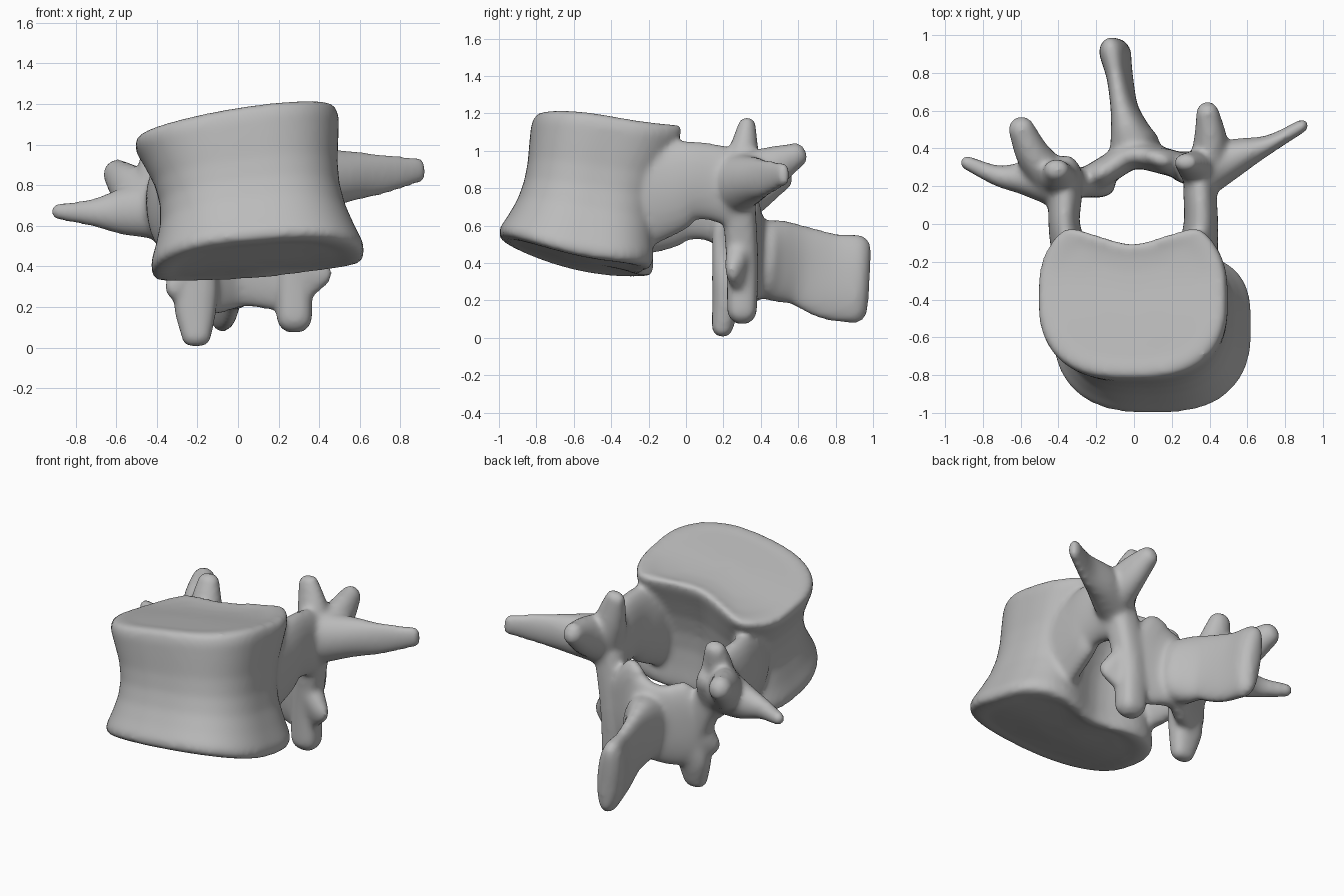
import bpy, bmesh, math
from mathutils import Vector

cube = bpy.data.objects.get("Cube")
if cube:
    bpy.data.objects.remove(cube)

bone = bpy.data.materials.new("bone grey")
bone.use_nodes = True
GREY = (0.5, 0.5, 0.5, 1)
bone.diffuse_color = GREY
bone.node_tree.nodes["Principled BSDF"].inputs["Base Color"].default_value = GREY

bm = bmesh.new()
SIDES = 48


def skin(rings):
    """Bridge rings of points into a closed shell."""
    loops = [[bm.verts.new(p) for p in ring] for ring in rings]
    n = len(loops[0])
    for a, b in zip(loops, loops[1:]):
        for i in range(n):
            j = (i + 1) % n
            bm.faces.new((a[i], a[j], b[j], b[i]))
    bm.faces.new(loops[0][::-1])
    bm.faces.new(loops[-1])


def spow(v, e):
    return math.copysign(abs(v) ** e, v)


def spline(points, steps=6):
    """Catmull-Rom through stations of any dimension."""
    p = [points[0]] + list(points) + [points[-1]]
    out = []
    for i in range(1, len(p) - 2):
        for s in range(steps):
            t = s / steps
            out.append([0.5 * (2 * b + (c - a) * t + (2 * a - 5 * b + 4 * c - d) * t * t
                               + (3 * b - a - 3 * c + d) * t ** 3)
                        for a, b, c, d in zip(*p[i - 1:i + 3])])
    out.append(list(points[-1]))
    return out


def process(up, *stations, square=1.0):
    """Tapered limb with round ends; station = x, y, z, half width, half height along up."""
    path = spline(stations)
    pts = [Vector(s[:3]) for s in path]
    rings = []

    def ring(c, t, ru, rv):
        u = t.cross(Vector(up)).normalized()
        v = u.cross(t).normalized()
        angles = [2 * math.pi * i / SIDES for i in range(SIDES)]
        rings.append([c + u * ru * spow(math.cos(a), square) + v * rv * spow(math.sin(a), square)
                      for a in angles])

    last = len(path) - 1
    for i, s in enumerate(path):
        t = (pts[min(i + 1, last)] - pts[max(i - 1, 0)]).normalized()
        ru, rv = s[3:]
        r = min(ru, rv)
        caps = [k * math.pi / 10 for k in (1, 2, 3, 4)]
        if i == 0:
            for a in reversed(caps):
                ring(pts[i] - t * r * math.sin(a), t, ru - r + r * math.cos(a), rv - r + r * math.cos(a))
        ring(pts[i], t, ru, rv)
        if i == last:
            for a in caps:
                ring(pts[i] + t * r * math.sin(a), t, ru - r + r * math.cos(a), rv - r + r * math.cos(a))
    skin(rings)


# Vertebral body: kidney outline lofted between two gently curved, tilted endplates
def body_ring(t, scale, dish=0.0):
    mid = math.sin(math.pi * t)
    cx, cy = 0.1 - 0.115 * t + 0.015 * mid, -0.575 + 0.165 * t - 0.015 * mid
    a, b = 0.525 - 0.028 * t, 0.43 - 0.03 * t
    pts = []
    for i in range(96):
        ang = 2 * math.pi * i / 96
        c, s = math.cos(ang), math.sin(ang)
        e = 0.58 if s > 0 else 0.87
        px, py = a * spow(c, 0.74), b * spow(s, e)
        if s > 0:
            py -= 0.09 * math.exp(-(px / 0.2) ** 2)
            py += 0.05 * t * math.exp(-((abs(px) - 0.36) / 0.1) ** 2)
        x, y = cx + px * scale, cy + py * scale
        low = 0.335 + 0.4 * (y + 0.3) ** 2 + 0.06 * x + 0.12 * x * x
        high = 1.14 + 0.16 * x - 0.15 * x * x - 0.045 * math.tanh(4 * (y + 0.38))
        pts.append((x, y, low + (high - low) * t + dish))
    return pts


waist = [(0, 0.97), (0.025, 1.0), (0.08, 1.0), (0.2, 0.945), (0.35, 0.885), (0.5, 0.865),
         (0.65, 0.89), (0.8, 0.95), (0.92, 1.0), (0.975, 1.0), (1, 0.97)]
plate = [(0.88, 0.0), (0.75, 0.02), (0.5, 0.035), (0.2, 0.04)]
skin([body_ring(0, s, d) for s, d in reversed(plate)]
     + [body_ring(t, s) for t, s in waist]
     + [body_ring(1, s, -d * 0.5) for s, d in plate])

Z, Y = (0, 0, 1), (0, 1, 0)

# Pedicles
process(Z, (0.33, -0.25, 0.78, 0.11, 0.3), (0.345, -0.1, 0.81, 0.1, 0.26),
        (0.355, 0.02, 0.84, 0.09, 0.215), (0.35, 0.15, 0.83, 0.088, 0.205), (0.35, 0.28, 0.79, 0.09, 0.2))
process(Z, (-0.3, -0.25, 0.69, 0.1, 0.25), (-0.345, -0.12, 0.7, 0.095, 0.23),
        (-0.37, 0.0, 0.72, 0.083, 0.2), (-0.365, 0.13, 0.71, 0.088, 0.19), (-0.36, 0.24, 0.67, 0.09, 0.19))

# Superior articular processes and the knobs behind them
process(Y, (0.36, 0.27, 0.82, 0.1, 0.12), (0.32, 0.305, 0.98, 0.095, 0.085), (0.275, 0.325, 1.13, 0.065, 0.05))
process(Y, (-0.38, 0.22, 0.7, 0.1, 0.11), (-0.4, 0.25, 0.85, 0.095, 0.085), (-0.41, 0.285, 0.965, 0.07, 0.06))
process(Z, (0.4, 0.3, 0.84, 0.11, 0.14), (0.405, 0.45, 0.91, 0.088, 0.115), (0.39, 0.585, 0.975, 0.062, 0.07))
process(Z, (-0.42, 0.22, 0.7, 0.115, 0.14), (-0.53, 0.36, 0.785, 0.092, 0.12), (-0.595, 0.5, 0.855, 0.07, 0.075))

# Transverse processes
process(Z, (0.4, 0.29, 0.83, 0.125, 0.155), (0.55, 0.36, 0.845, 0.095, 0.125),
        (0.72, 0.425, 0.855, 0.048, 0.098), (0.89, 0.52, 0.875, 0.035, 0.065))
process(Z, (-0.4, 0.2, 0.68, 0.115, 0.145), (-0.57, 0.24, 0.67, 0.09, 0.115),
        (-0.72, 0.255, 0.665, 0.056, 0.067), (-0.885, 0.325, 0.67, 0.038, 0.042))

# Laminae closing the arch behind the canal
process(Z, (0.27, 0.3, 0.54, 0.07, 0.29), (0.17, 0.33, 0.47, 0.07, 0.29),
        (0.0, 0.365, 0.44, 0.075, 0.24), (-0.14, 0.29, 0.42, 0.075, 0.26),
        (-0.23, 0.235, 0.46, 0.075, 0.25), square=0.85)

# Inferior articular processes
process(Y, (0.34, 0.28, 0.75, 0.09, 0.09), (0.285, 0.3, 0.42, 0.088, 0.085),
        (0.278, 0.3, 0.15, 0.088, 0.08), square=0.75)
process(Y, (-0.34, 0.22, 0.65, 0.09, 0.08), (-0.215, 0.22, 0.38, 0.105, 0.08),
        (-0.21, 0.215, 0.2, 0.105, 0.075), (-0.205, 0.195, 0.06, 0.075, 0.058), square=0.8)

# Spinous process, flaring into the laminae
process((-0.1, 0, 1), (0.0, 0.43, 0.42, 0.13, 0.21), (-0.02, 0.5, 0.41, 0.1, 0.22),
        (-0.05, 0.62, 0.385, 0.068, 0.215), (-0.075, 0.77, 0.33, 0.064, 0.235),
        (-0.1, 0.905, 0.315, 0.08, 0.24), square=0.88)

# Fuse every part into one smooth bone
bmesh.ops.recalc_face_normals(bm, faces=bm.faces)
mesh = bpy.data.meshes.new("vertebra")
bm.to_mesh(mesh)
bm.free()
mesh.materials.append(bone)
vertebra = bpy.data.objects.new("vertebra", mesh)
bpy.context.collection.objects.link(vertebra)

fuse = vertebra.modifiers.new("fuse", 'REMESH')
fuse.mode = 'VOXEL'
fuse.voxel_size = 0.016
fuse.use_smooth_shade = True
soften = vertebra.modifiers.new("soften", 'SMOOTH')
soften.factor = 0.5
soften.iterations = 12
